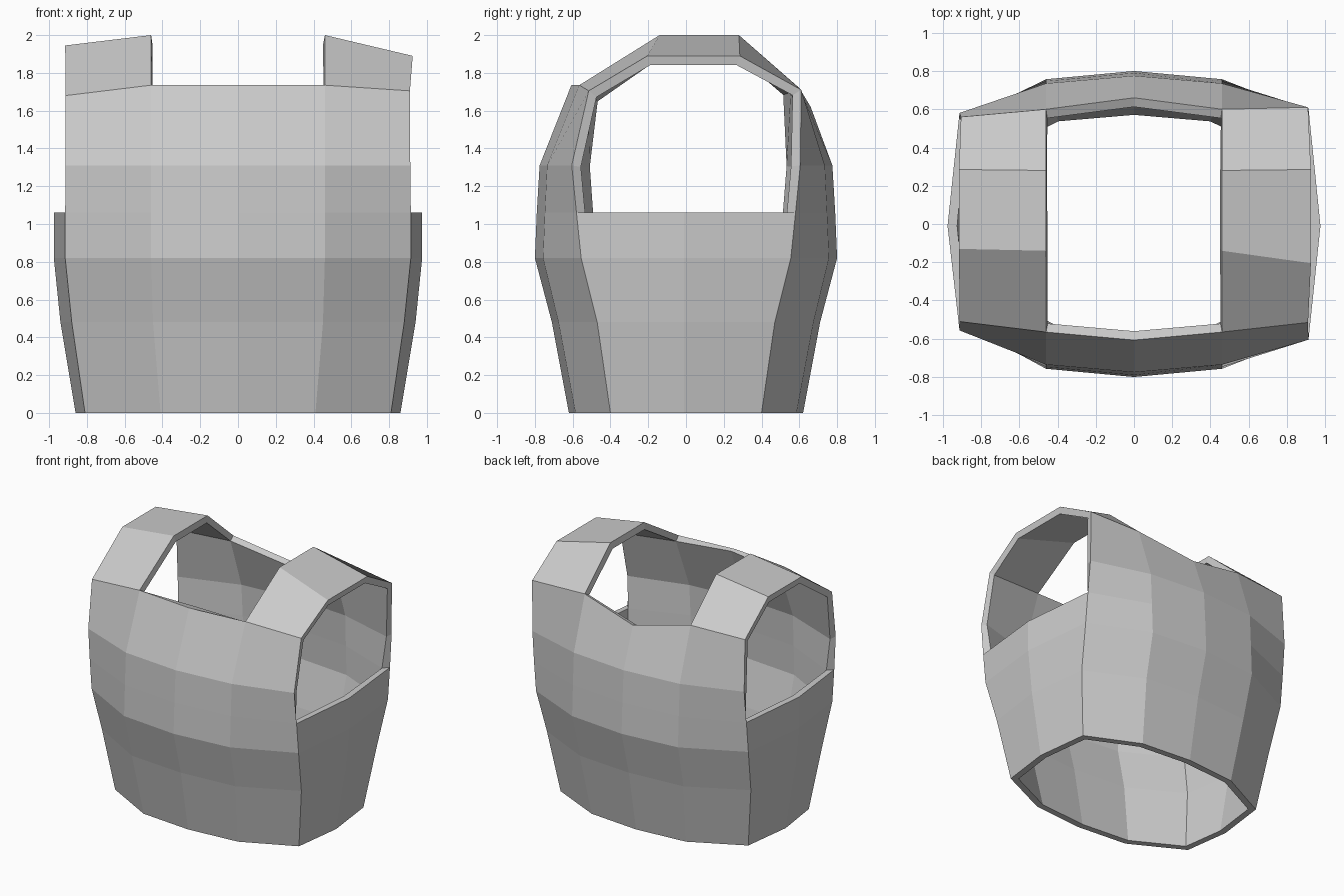
import bpy
import bmesh
from mathutils import Vector

cube = bpy.data.objects.get("Cube")
if cube:
    bpy.data.objects.remove(cube, do_unlink=True)

grey = bpy.data.materials.new("plain_grey")
grey.use_nodes = True
colour = (0.6, 0.6, 0.6, 1)
grey.diffuse_color = colour
grey.node_tree.nodes["Principled BSDF"].inputs["Base Color"].default_value = colour

# Horizontal levels: z, panel x, corner x, side x, then y of centre, panel, corner
LEVELS = [
    (0.00, 0.41, 0.81, 0.86, 0.62, 0.585, 0.40),
    (0.48, 0.45, 0.88, 0.94, 0.71, 0.675, 0.47),
    (0.82, 0.46, 0.915, 0.975, 0.80, 0.757, 0.555),
    (1.06, 0.46, 0.915, 0.975, 0.79, 0.747, 0.58),
    (1.31, 0.46, 0.912, 0.97, 0.775, 0.735, 0.605),
]
SIDE_TOP = 3

bm = bmesh.new()


def panel(level, sign):
    """Five points across the front (-1) or back (+1), from -x to +x."""
    z, px, cx, _, yc, yp, yk = level
    far = yk * (0.92 if sign < 0 else 0.96)
    pts = [(-cx, far), (-px, yp), (0, yc), (px, yp), (cx, yk)]
    return [bm.verts.new((x, sign * y, z)) for x, y in pts]


def quads(a, b):
    for i in range(len(a) - 1):
        bm.faces.new((a[i], a[i + 1], b[i + 1], b[i]))


# Front and back panels, each ending in its neckline
front = [panel(lv, -1) for lv in LEVELS]
back = [panel(lv, 1) for lv in LEVELS]
front.append([bm.verts.new(p) for p in (
    (-0.912, -0.51, 1.68), (-0.46, -0.565, 1.735), (0, -0.607, 1.735),
    (0.46, -0.565, 1.735), (0.91, -0.515, 1.705))])
back.append([bm.verts.new(p) for p in (
    (-0.905, 0.56, 1.71), (-0.46, 0.60, 1.72), (0, 0.66, 1.62),
    (0.46, 0.60, 1.72), (0.91, 0.61, 1.71))])
for rows in (front, back):
    for low, high in zip(rows, rows[1:]):
        quads(low, high)

# Side panels below the armholes
for sign, end in ((-1, 0), (1, 4)):
    strips = []
    for k in range(SIDE_TOP + 1):
        mid = bm.verts.new((sign * LEVELS[k][3], -0.01, LEVELS[k][0]))
        strips.append((front[k][end], mid, back[k][end]))
    for low, high in zip(strips, strips[1:]):
        quads(low, high)

# Shoulder straps: inner and outer edge at the two crown folds
for inner, outer, x_out, y_out, z_out in (
        (1, 0, -0.915, -0.13, 1.945), (3, 4, 0.925, -0.205, 1.89)):
    x_in = -0.46 if inner == 1 else 0.46
    folds = [(front[-1][inner], front[-1][outer])]
    for y_in, y in ((-0.14, y_out), (0.28, 0.285)):
        folds.append((bm.verts.new((x_in, y_in, 2.0)),
                      bm.verts.new((x_out, y, z_out))))
    folds.append((back[-1][inner], back[-1][outer]))
    for low, high in zip(folds, folds[1:]):
        quads(low, high)

bmesh.ops.recalc_face_normals(bm, faces=bm.faces)
# Make sure the shell faces outwards
if sum(f.normal.dot(f.calc_center_median() - Vector((0, 0, 1))) for f in bm.faces) < 0:
    bmesh.ops.reverse_faces(bm, faces=bm.faces)

mesh = bpy.data.meshes.new("vest_shell")
bm.to_mesh(mesh)
bm.free()
mesh.materials.append(grey)
vest = bpy.data.objects.new("vest_shell", mesh)
bpy.context.collection.objects.link(vest)

# Thickness grows inwards
bpy.context.view_layer.objects.active = vest
vest.select_set(True)
thick = vest.modifiers.new("thickness", 'SOLIDIFY')
thick.thickness = 0.05
thick.offset = -1
thick.use_even_offset = True
bpy.ops.object.modifier_apply(modifier=thick.name)

# Level the hem and the front neckline
for v in vest.data.vertices:
    if v.co.z < 0.1:
        v.co.z = 0
    elif v.co.y < -0.4 and abs(v.co.x) < 0.3 and v.co.z > 1.6:
        v.co.z = 1.735
for p in vest.data.polygons:
    p.use_smooth = False
